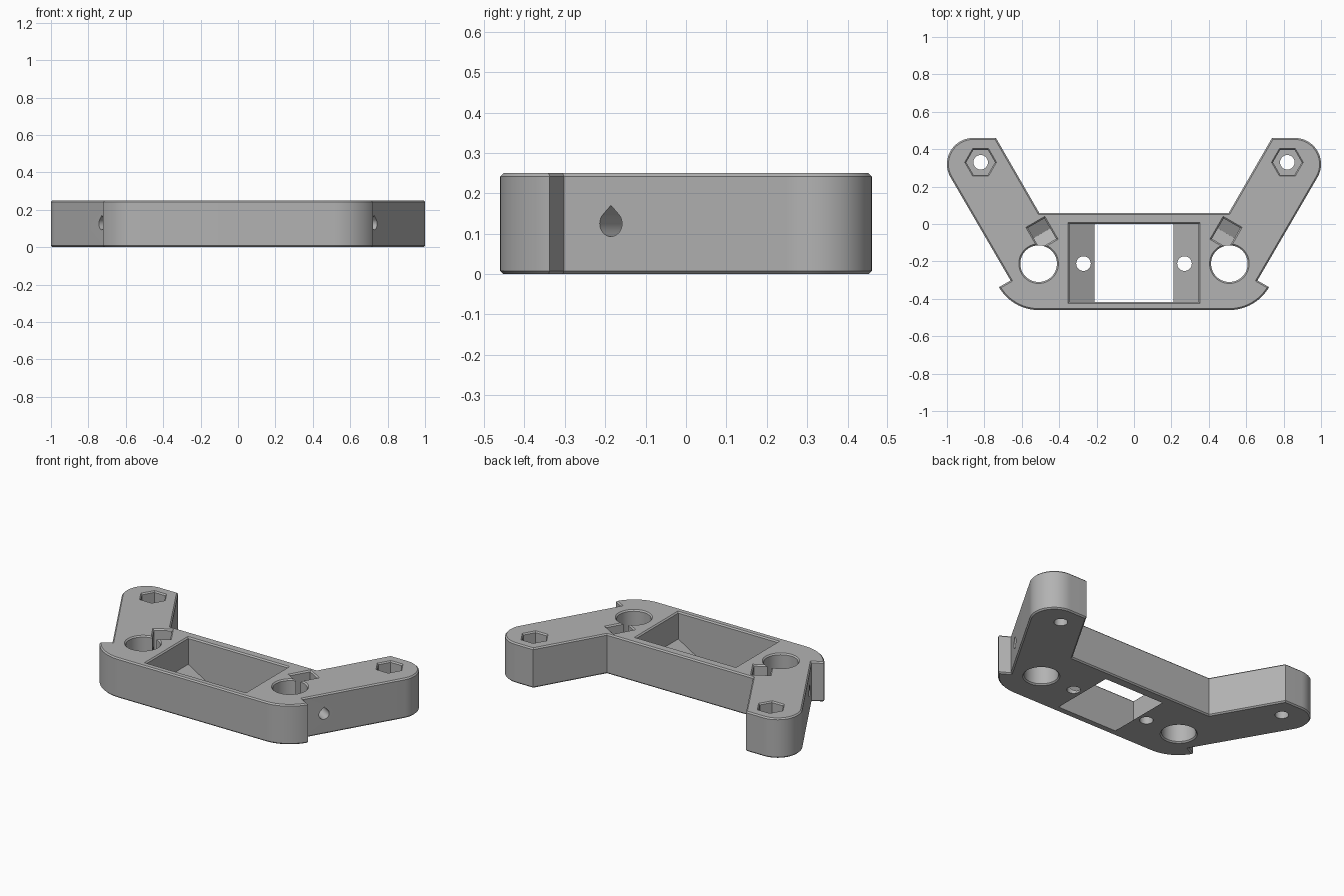
import bpy, bmesh, math
from mathutils import Matrix, Vector

if "Cube" in bpy.data.objects:
    bpy.data.objects.remove(bpy.data.objects["Cube"], do_unlink=True)

HEIGHT, CHAMFER = 0.25, 0.008

grey = bpy.data.materials.new("light_grey")
grey.use_nodes = True
grey.diffuse_color = (0.45, 0.45, 0.45, 1)
grey.node_tree.nodes["Principled BSDF"].inputs["Base Color"].default_value = (0.45, 0.45, 0.45, 1)


def arc(cx, cy, r, start, end, n):
    """Points along an arc, angles in degrees."""
    angles = [math.radians(start + (end - start) * i / n) for i in range(n + 1)]
    return [(cx + r * math.cos(a), cy + r * math.sin(a)) for a in angles]


def rect(hx, hy):
    return [(hx, hy), (-hx, hy), (-hx, -hy), (hx, -hy)]


def polygon(r, n):
    return arc(0, 0, r, 0, 360 * (n - 1) / n, n - 1)


def loft(name, rings, matrix=Matrix()):
    """Closed solid through (height, points) rings."""
    bm = bmesh.new()
    loops = [[bm.verts.new((x, y, z)) for x, y in pts] for z, pts in rings]
    bm.faces.new(loops[0])
    bm.faces.new(loops[-1])
    for low, high in zip(loops, loops[1:]):
        for i in range(len(low)):
            j = (i + 1) % len(low)
            bm.faces.new((low[i], low[j], high[j], high[i]))
    bm.transform(matrix)
    bmesh.ops.recalc_face_normals(bm, faces=bm.faces)
    mesh = bpy.data.meshes.new(name)
    bm.to_mesh(mesh)
    bm.free()
    mesh.materials.append(grey)
    obj = bpy.data.objects.new(name, mesh)
    bpy.context.collection.objects.link(obj)
    return obj


def inset(points, d):
    """Offset a counter-clockwise outline inwards with mitred corners."""
    out, n = [], len(points)
    for i in range(n):
        a, b, c = (Vector(points[(i + k) % n]) for k in (-1, 0, 1))
        e, f = (b - a).normalized(), (c - b).normalized()
        n1, n2 = Vector((-e.y, e.x)), Vector((-f.y, f.x))
        out.append(tuple(b + (n1 + n2) * d / (1 + n1.dot(n2))))
    return out


# Bracket body: right half of the outline, mirrored, with chamfered rims
half = arc(0.51, -0.215, 0.245, -90, -30, 16)
half += [(0.66, -0.302)]
half += arc(0.86, 0.32, 0.14, -30, 90, 24)
half += [(0.738, 0.46), (0.507, 0.06)]
outline = half + [(-x, y) for x, y in reversed(half)]
small = inset(outline, CHAMFER)
body = loft("bracket_body", [(0, small), (CHAMFER, outline),
                             (HEIGHT - CHAMFER, outline), (HEIGHT, small)])

cutters = []
TOP, RIM, FLARE = HEIGHT + 0.01, HEIGHT - CHAMFER, 0.018

# Central pocket with sloping ends down to a narrower opening
cutters.append(loft("pocket_cutter", [
    (-0.01, rect(0.21, 0.208)), (0, rect(0.21, 0.208)), (0.08, rect(0.345, 0.208)),
    (RIM, rect(0.345, 0.208)), (TOP, rect(0.345 + FLARE, 0.208 + FLARE))],
    Matrix.Translation((0, -0.208, 0))))

for s in (1, -1):
    side = Matrix.Scale(s, 4, (1, 0, 0))

    # Large rod hole
    r = 0.098
    cutters.append(loft("rod_hole_cutter", [
        (-0.01, polygon(r + FLARE, 48)), (CHAMFER, polygon(r, 48)),
        (RIM, polygon(r, 48)), (TOP, polygon(r + FLARE, 48))],
        side @ Matrix.Translation((0.51, -0.212, 0))))

    # Small screw hole through the sloping end
    cutters.append(loft("screw_hole_cutter", [
        (-0.01, polygon(0.039, 32)), (0.15, polygon(0.039, 32))],
        side @ Matrix.Translation((0.27, -0.212, 0))))

    # Arm end: hexagonal nut recess and bolt hole
    end = side @ Matrix.Translation((0.82, 0.33, 0))
    cutters.append(loft("nut_recess_cutter", [
        (0.13, polygon(0.077, 6)), (RIM, polygon(0.077, 6)),
        (TOP, polygon(0.077 + FLARE, 6))], end))
    cutters.append(loft("bolt_hole_cutter", [
        (-0.01, polygon(0.039, 32)), (0.2, polygon(0.039, 32))], end))

    # Nut slot with a V-shaped floor, turned to face the arm side
    slot = side @ Matrix.Translation((0.492, -0.05, 0)) @ Matrix.Rotation(math.radians(-30), 4, "Z")
    cutters.append(loft("nut_slot_cutter", [
        (0.052, rect(0.051, 0.001)), (0.088, rect(0.051, 0.063)),
        (RIM, rect(0.051, 0.063)), (TOP, rect(0.051 + FLARE, 0.063 + FLARE))], slot))

    # Teardrop screw hole from the arm side into the slot
    r = 0.032
    drop = arc(0, 0, r, 135, 405, 24) + [(0, r * math.sqrt(2))]
    axis = Matrix.Translation((0, 0, HEIGHT / 2)) @ Matrix(
        ((0, 0, 1, 0), (1, 0, 0, 0), (0, 1, 0, 0), (0, 0, 0, 1)))
    cutters.append(loft("side_hole_cutter", [(0, drop), (0.4, drop)], slot @ axis))

# Cut every opening out of the body
for cutter in cutters:
    mod = body.modifiers.new(cutter.name, "BOOLEAN")
    mod.operation = "DIFFERENCE"
    mod.solver = "EXACT"
    mod.object = cutter
bpy.context.view_layer.update()
result = bpy.data.meshes.new_from_object(body.evaluated_get(bpy.context.evaluated_depsgraph_get()))
body.modifiers.clear()
body.data = result
for cutter in cutters:
    bpy.data.objects.remove(cutter, do_unlink=True)

bpy.ops.object.select_all(action="DESELECT")
body.select_set(True)
bpy.context.view_layer.objects.active = body
bpy.ops.object.shade_smooth_by_angle(angle=math.radians(30))
